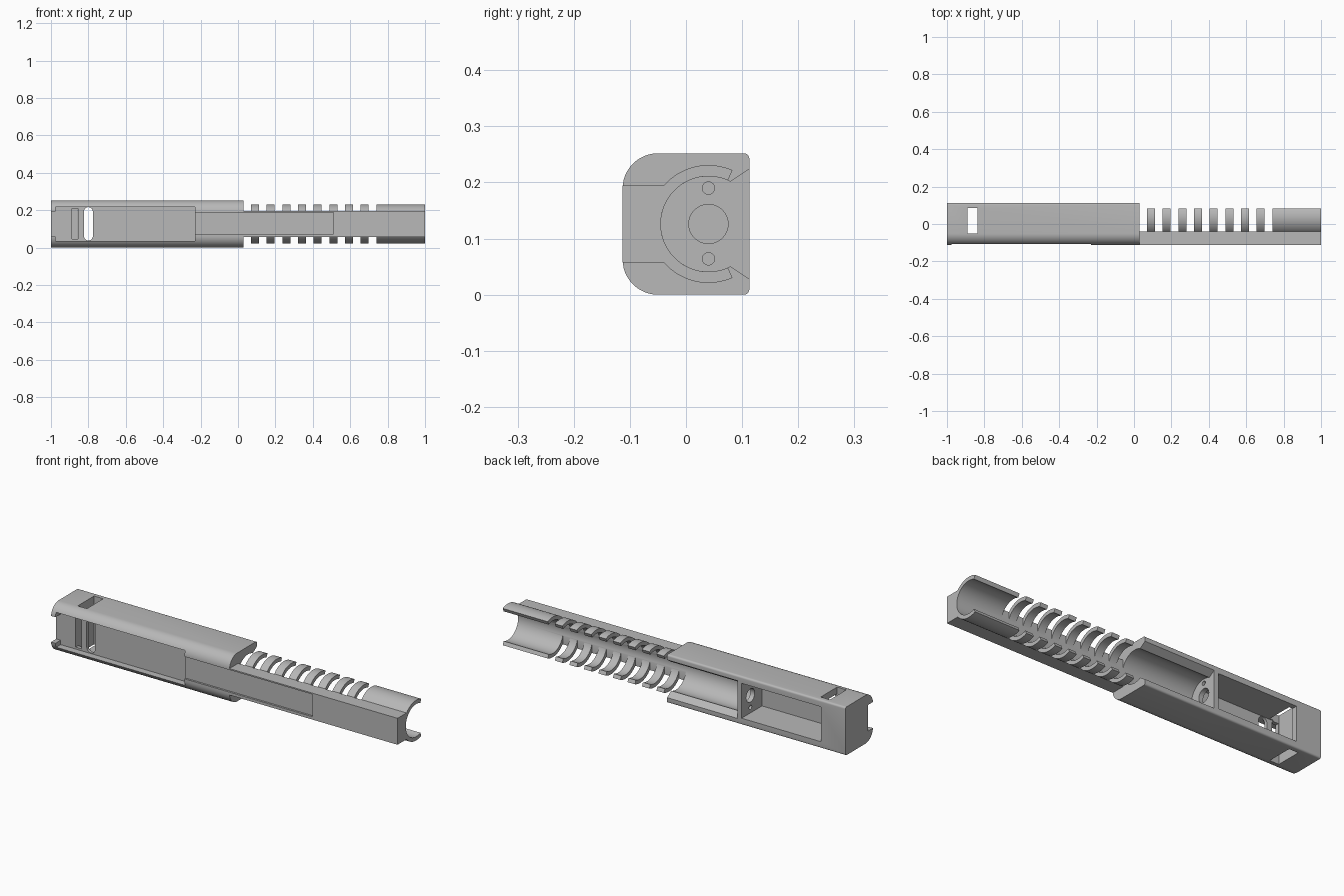
import bpy
import bmesh
from math import cos, sin, radians

cube = bpy.data.objects.get("Cube")
if cube:
    bpy.data.objects.remove(cube, do_unlink=True)

# Single grey finish
grey = bpy.data.materials.new("plain grey")
grey.use_nodes = True
colour = (0.48, 0.48, 0.48, 1)
grey.diffuse_color = colour
grey.node_tree.nodes["Principled BSDF"].inputs["Base Color"].default_value = colour

BORE_Y, BORE_Z, BORE_R, RING_R = 0.04, 0.126, 0.085, 0.105
FRONT, BACK, TOP = -0.113, 0.113, 0.252
MOUTH = 0.03      # where the housing ends and the open barrel starts
STEP = -0.23      # where the front channel ends


def arc(cx, cy, r, start, end, steps=12):
    angles = [radians(start + (end - start) * i / steps) for i in range(steps + 1)]
    return [(cx + r * cos(a), cy + r * sin(a)) for a in angles]


def prism(name, points, lo, hi, axis="x"):
    """Extrude a flat outline along x or y."""
    place = (lambda d, a, b: (d, a, b)) if axis == "x" else (lambda d, a, b: (a, d, b))
    bm = bmesh.new()
    rings = [[bm.verts.new(place(d, a, b)) for a, b in points] for d in (lo, hi)]
    n = len(points)
    bm.faces.new(rings[0])
    bm.faces.new(rings[1])
    for i in range(n):
        j = (i + 1) % n
        bm.faces.new((rings[0][i], rings[0][j], rings[1][j], rings[1][i]))
    bmesh.ops.recalc_face_normals(bm, faces=bm.faces)
    mesh = bpy.data.meshes.new(name)
    bm.to_mesh(mesh)
    bm.free()
    mesh.materials.append(grey)
    obj = bpy.data.objects.new(name, mesh)
    bpy.context.collection.objects.link(obj)
    return obj


def box(x, y, z):
    return prism("cutter", [(y[0], z[0]), (y[1], z[0]), (y[1], z[1]), (y[0], z[1])], *x)


def cut(target, cutter):
    cutter.hide_render = True
    mod = target.modifiers.new("cut", "BOOLEAN")
    mod.operation = "DIFFERENCE"
    mod.solver = "EXACT"
    mod.object = cutter
    bpy.context.view_layer.objects.active = target
    bpy.ops.object.modifier_apply(modifier=mod.name)
    bpy.data.objects.remove(cutter, do_unlink=True)


def hole(r, z, x, steps=64):
    return prism("cutter", arc(BORE_Y, z, r, 0, 360, steps)[:-1], *x)


# Housing: large radius on the front edges, small on the back edges
big, small = 0.063, 0.01
outline = (arc(BACK - small, TOP - small, small, 0, 90, 5)
           + arc(FRONT + big, TOP - big, big, 90, 180)
           + arc(FRONT + big, big, big, 180, 270)
           + arc(BACK - small, small, small, 270, 360, 5))
housing = prism("housing", outline, -1, MOUTH)

# Bore with its flared opening along the back
WALL = (-0.40, -0.375)
cut(housing, hole(BORE_R, BORE_Z, (WALL[1], 0.1)))
upper = [(0.03, 0.055), (0.038, 0.075), (0.08, 0.103)]
flare = ([(BORE_Y + y, BORE_Z + z) for y, z in upper]
         + [(BORE_Y + y, BORE_Z - z) for y, z in reversed(upper)])
cut(housing, prism("cutter", flare, WALL[1], 0.1))

# Back pocket and the holes through the wall in front of it
cut(housing, box((-0.857, WALL[0]), (-0.055, 0.2), (0.035, 0.217)))
for radius, z in ((0.035, BORE_Z), (0.011, 0.19), (0.011, 0.064)):
    cut(housing, hole(radius, z, (-0.45, -0.33), 32))

# Front channel, narrower at its open end
cut(housing, box((-0.975, STEP), (-0.2, -0.07), (0.035, 0.217)))
cut(housing, box((-1.1, -0.96), (-0.2, -0.0705), (0.058, 0.194)))

# Vertical through slot, front window into it, and the rounded slot beside it
cut(housing, box((-0.89, -0.837), (-0.05, 0.085), (-0.1, 0.4)))
cut(housing, box((-0.888, -0.855), (-0.1, -0.03), (0.045, 0.21)))
oval = arc(-0.8, 0.192, 0.024, 0, 180) + arc(-0.8, 0.062, 0.024, 180, 360)
cut(housing, prism("cutter", oval, -0.1, 0.0, "y"))

# Open barrel with a solid rail along its front
gap_angle, join_angle = 66, 139
section = (arc(BORE_Y, BORE_Z, RING_R, gap_angle, join_angle, 16)
           + [(FRONT, 0.195), (FRONT, 0.057)]
           + arc(BORE_Y, BORE_Z, RING_R, 360 - join_angle, 360 - gap_angle, 16)
           + arc(BORE_Y, BORE_Z, BORE_R, 360 - gap_angle, gap_angle, 48))
barrel = prism("barrel_and_rail", section, MOUTH, 1)

# Gaps that leave eight ribs
for i in range(9):
    start = 0.0285 + i * 0.0838
    cut(barrel, box((start, start + 0.041), (-0.041, 0.3), (-0.1, 0.4)))

# Shallow recess running along the front of both parts
for part in (housing, barrel):
    cut(part, box((STEP - 0.05, 0.51), (-0.2, -0.103), (0.072, 0.188)))

# Smooth curves, sharp edges
bpy.ops.object.select_all(action="DESELECT")
for part in (housing, barrel):
    part.select_set(True)
bpy.context.view_layer.objects.active = housing
bpy.ops.object.shade_smooth_by_angle(angle=radians(30))
